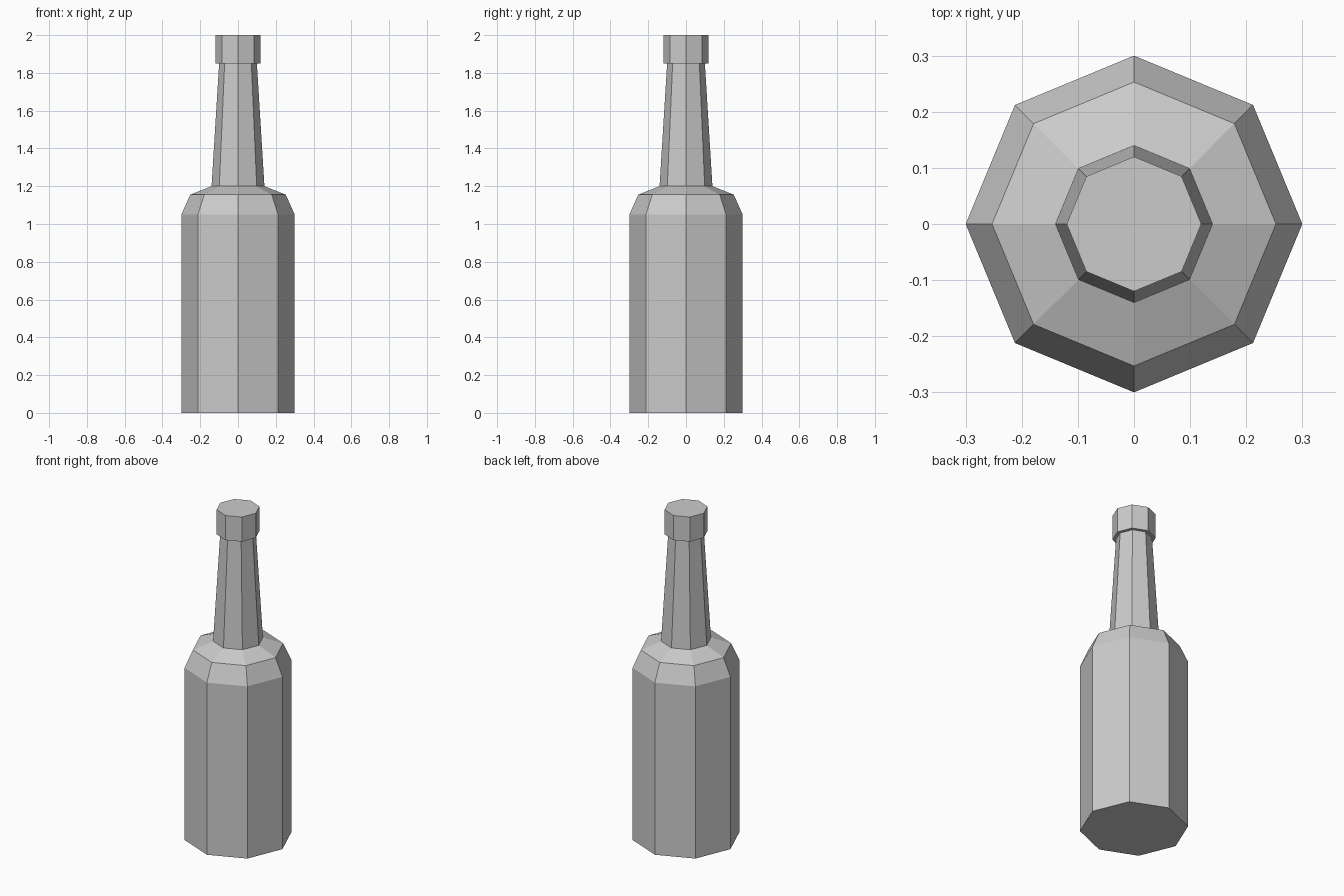
import bpy, bmesh
from math import cos, sin, tau

if "Cube" in bpy.data.objects:
    bpy.data.objects.remove(bpy.data.objects["Cube"])

SIDES = 8


def lathe(name, profile):
    """Revolve (radius, height) points into a closed, flat-faced solid."""
    bm = bmesh.new()
    rings = [[bm.verts.new((r * cos(tau * i / SIDES), r * sin(tau * i / SIDES), z))
              for i in range(SIDES)] for r, z in profile]
    for low, high in zip(rings, rings[1:]):
        for i in range(SIDES):
            j = (i + 1) % SIDES
            bm.faces.new((low[i], low[j], high[j], high[i]))
    bm.faces.new(rings[0][::-1])
    bm.faces.new(rings[-1])
    mesh = bpy.data.meshes.new(name)
    bm.to_mesh(mesh)
    bm.free()
    obj = bpy.data.objects.new(name, mesh)
    bpy.context.collection.objects.link(obj)
    return obj


# Body, two-step shoulder, tapered neck and overhanging lip in one profile
lathe("bottle", [
    (0.30, 0.0), (0.30, 1.05),
    (0.253, 1.155), (0.14, 1.20),
    (0.10, 1.85), (0.12, 1.85), (0.12, 2.0),
])
